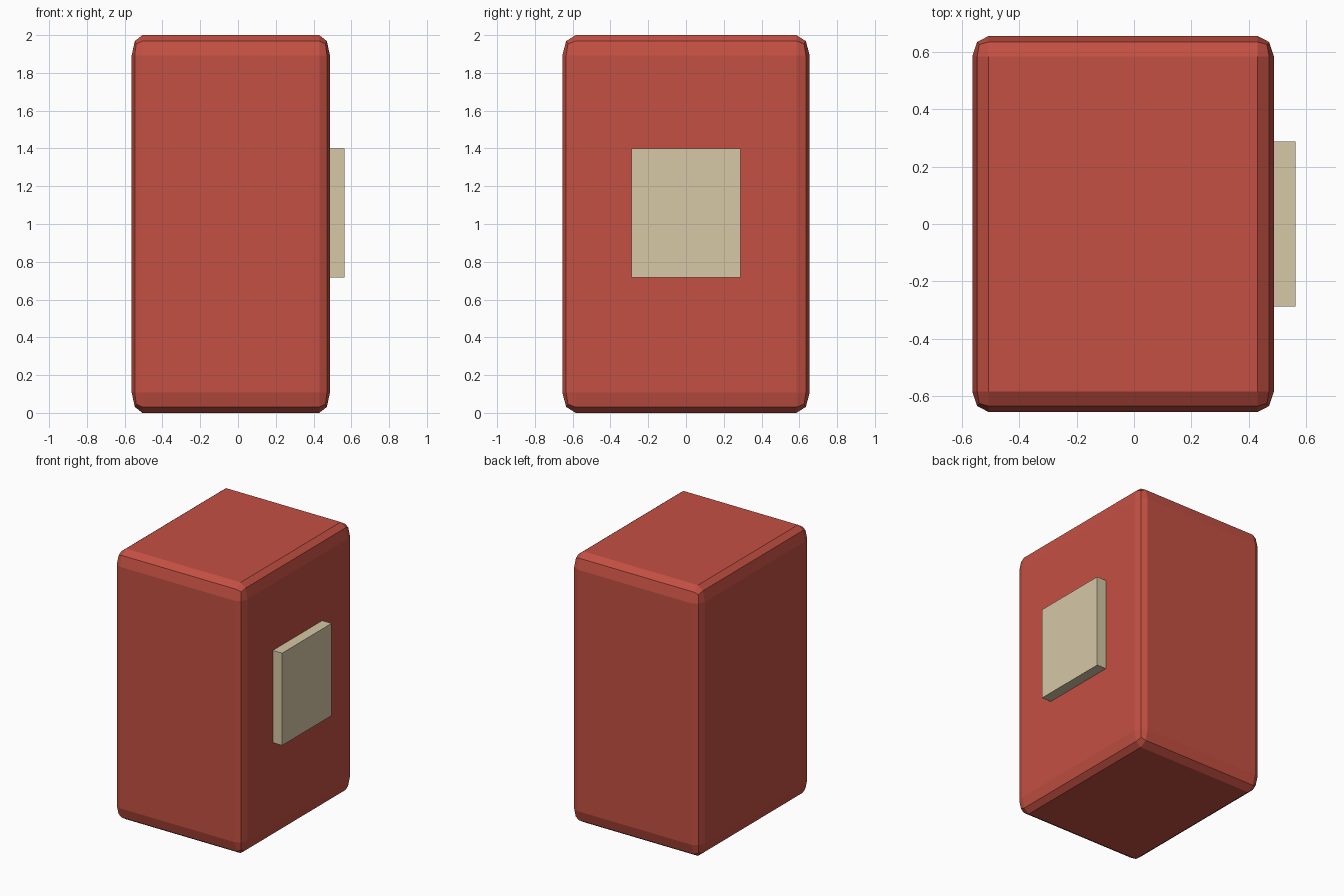
import bpy, bmesh
from mathutils import Vector

if "Cube" in bpy.data.objects:
    bpy.data.objects.remove(bpy.data.objects["Cube"])


def material(name, color):
    mat = bpy.data.materials.new(name)
    mat.diffuse_color = (*color, 1)
    mat.use_nodes = True
    mat.node_tree.nodes["Principled BSDF"].inputs["Base Color"].default_value = mat.diffuse_color
    return mat


def box(name, low, high, mat, bevel=0):
    """Box between two corners; bevel is a fraction of each side."""
    low, high = Vector(low), Vector(high)
    bm = bmesh.new()
    bmesh.ops.create_cube(bm, size=1)
    if bevel:
        bmesh.ops.bevel(bm, geom=bm.edges[:], offset=bevel, offset_type='OFFSET',
                        segments=2, profile=0.5, affect='EDGES')
    bmesh.ops.scale(bm, vec=high - low, verts=bm.verts)
    mesh = bpy.data.meshes.new(name)
    bm.to_mesh(mesh)
    bm.free()
    mesh.materials.append(mat)
    obj = bpy.data.objects.new(name, mesh)
    obj.location = (low + high) / 2
    bpy.context.collection.objects.link(obj)
    return obj


red = material("red_cover", (0.55, 0.08, 0.055))
cream = material("cream_panel", (0.67, 0.58, 0.38))

# Main body, bevelled before scaling so the rounding stretches with each side
box("body", (-0.563, -0.655, 0), (0.487, 0.655, 2), red, bevel=0.054)

# Raised panel on the right side
box("side_panel", (0.46, -0.288, 0.718), (0.563, 0.288, 1.4), cream)
